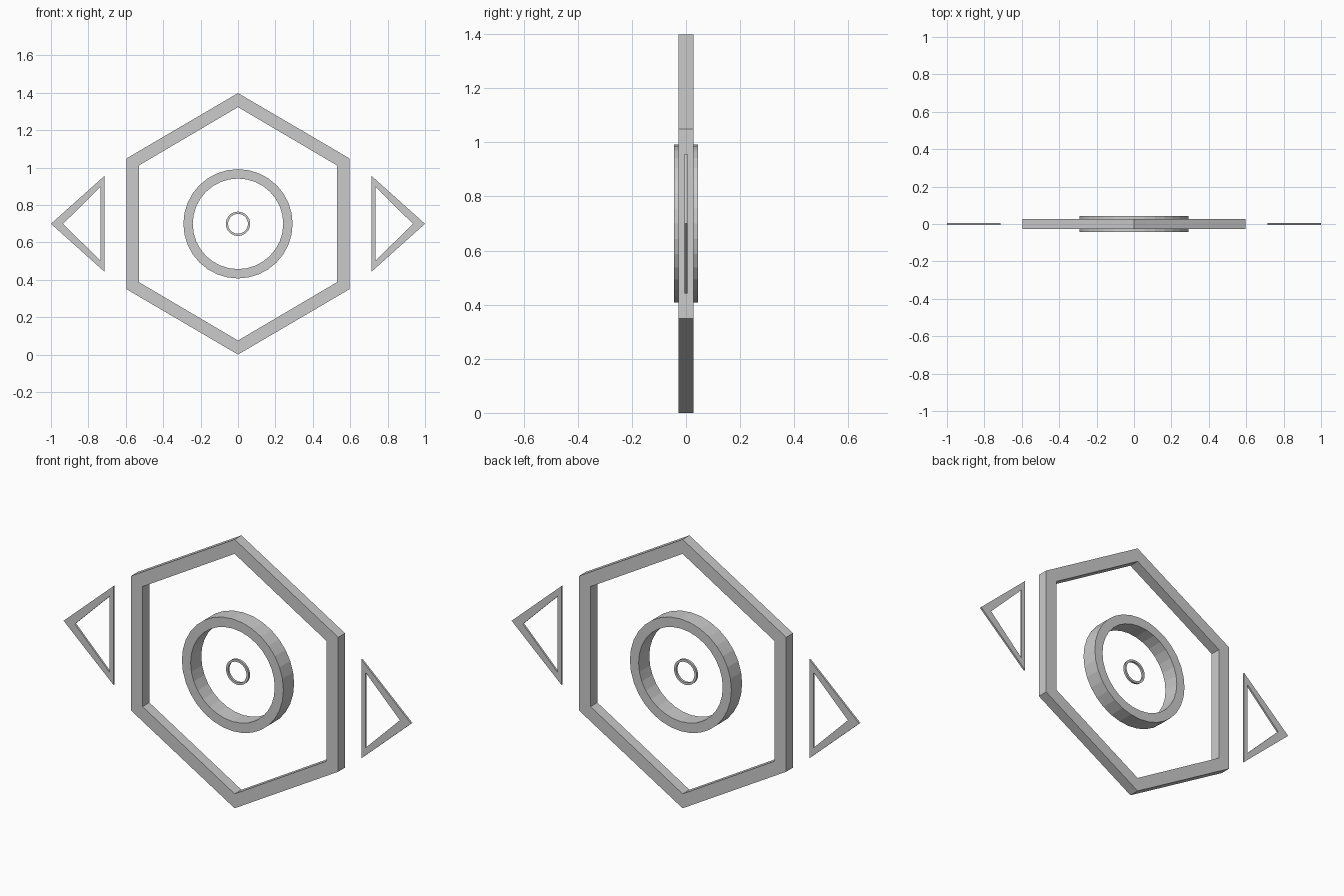
import bpy, bmesh
from math import sin, cos, tau

if "Cube" in bpy.data.objects:
    bpy.data.objects.remove(bpy.data.objects["Cube"])

CZ = 0.699  # height of the common centre


def frame(name, outer, inner, half):
    """Closed hollow frame from matching outer and inner (x, z) outlines, +-half deep in y."""
    bm = bmesh.new()
    n = len(outer)
    loops = [[bm.verts.new((x, y, z + CZ)) for x, z in pts]
             for pts, y in ((outer, -half), (outer, half), (inner, half), (inner, -half))]
    for k in range(4):
        a, b = loops[k], loops[(k + 1) % 4]
        for i in range(n):
            j = (i + 1) % n
            bm.faces.new((a[i], a[j], b[j], b[i]))
    bmesh.ops.recalc_face_normals(bm, faces=bm.faces)
    mesh = bpy.data.meshes.new(name)
    bm.to_mesh(mesh)
    bm.free()
    obj = bpy.data.objects.new(name, mesh)
    bpy.context.collection.objects.link(obj)
    return obj


def polygon(n, r, sx=1.0):
    return [(r * sx * sin(tau * i / n), r * cos(tau * i / n)) for i in range(n)]


# Outer hexagon, point up, slightly narrower than regular
frame("hexagon_frame", polygon(6, 0.699, 0.985), polygon(6, 0.624, 0.98), 0.028)

# Concentric rings in the middle
frame("large_ring", polygon(32, 0.292), polygon(32, 0.242), 0.044)
frame("small_ring", polygon(32, 0.065), polygon(32, 0.053), 0.006)

# Thin triangles pointing outward on both sides
for side, s in (("left", -1), ("right", 1)):
    outer = [(s * 1.0, 0), (s * 0.713, 0.257), (s * 0.713, -0.257)]
    inner = [(s * 0.935, 0), (s * 0.736, 0.197), (s * 0.736, -0.197)]
    frame(side + "_triangle", outer, inner, 0.005)
